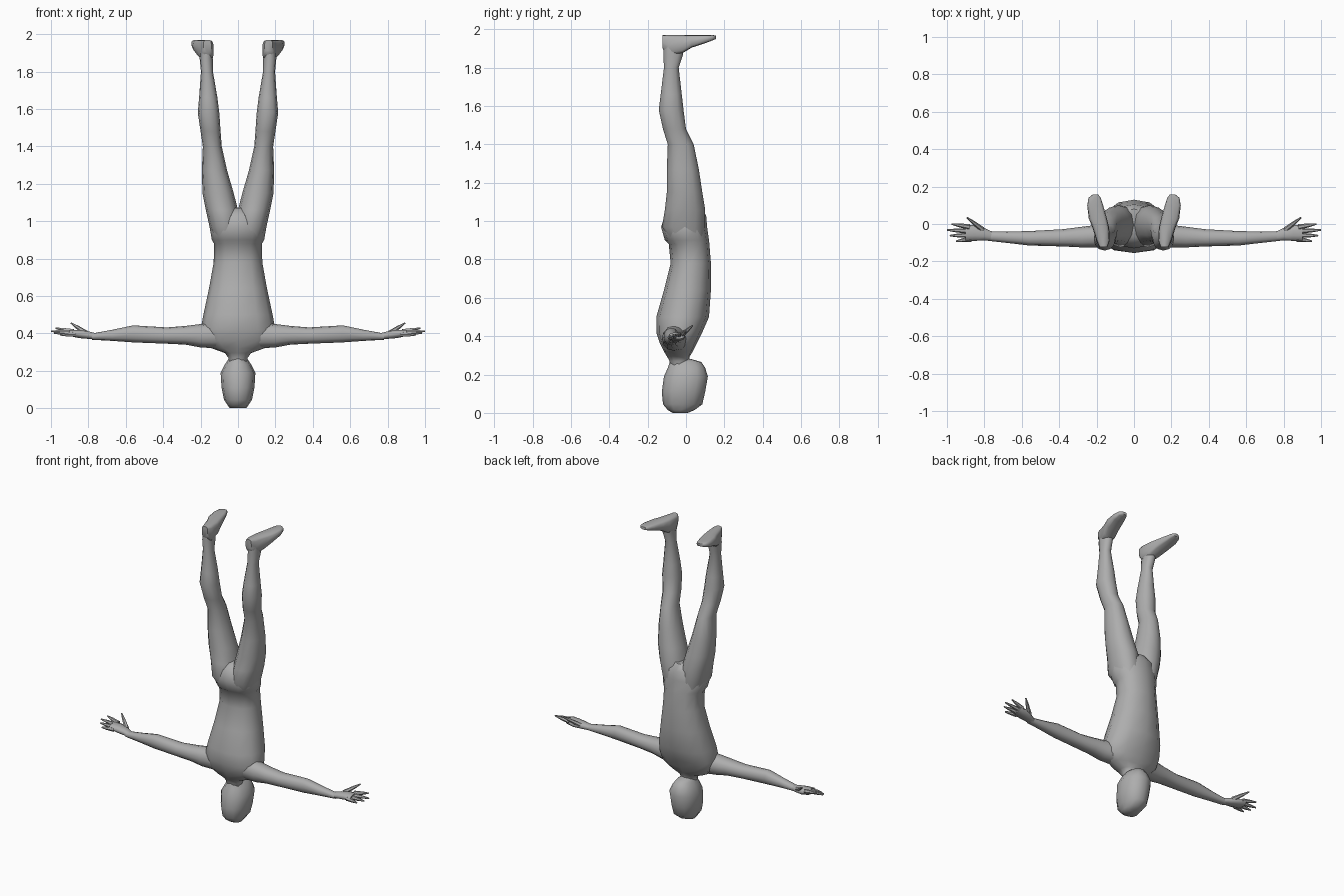
import bpy, bmesh, math
from mathutils import Vector

grey = bpy.data.materials.new("plain grey")
grey.diffuse_color = (0.42, 0.42, 0.42, 1)


def finish(name, bm, mirror):
    bmesh.ops.recalc_face_normals(bm, faces=bm.faces)
    me = bpy.data.meshes.new(name)
    bm.to_mesh(me)
    bm.free()
    me.materials.append(grey)
    ob = bpy.data.objects.new(name, me)
    bpy.context.collection.objects.link(ob)
    bpy.ops.object.select_all(action='DESELECT')
    ob.select_set(True)
    bpy.context.view_layer.objects.active = ob
    bpy.ops.object.shade_smooth_by_angle(angle=math.radians(55))
    if mirror:
        mod = ob.modifiers.new("mirror", 'MIRROR')
        mod.use_mirror_merge = False
    return ob


def skin(bm, loops):
    """Join successive vertex loops and cap both ends."""
    n = len(loops[0])
    for a, b in zip(loops, loops[1:]):
        for i in range(n):
            j = (i + 1) % n
            bm.faces.new((a[i], a[j], b[j], b[i]))
    bm.faces.new(loops[0])
    bm.faces.new(loops[-1])


def loft(name, axis, rings, sides=12, power=0.9, mirror=False):
    """rings: (position on axis, low a, high a, low b, high b)."""
    bm = bmesh.new()
    loops = []
    others = [k for k in range(3) if k != axis]
    for pos, a0, a1, b0, b1 in rings:
        loop = []
        for i in range(sides):
            t = math.tau * i / sides
            c, s = math.cos(t), math.sin(t)
            p = [0, 0, 0]
            p[axis] = pos
            p[others[0]] = (a0 + a1) / 2 + (a1 - a0) / 2 * math.copysign(abs(c) ** power, c)
            p[others[1]] = (b0 + b1) / 2 + (b1 - b0) / 2 * math.copysign(abs(s) ** power, s)
            loop.append(bm.verts.new(p))
        loops.append(loop)
    skin(bm, loops)
    return finish(name, bm, mirror)


def finger(name, points, radii, sides=6):
    """Tapered tube following a short path."""
    bm = bmesh.new()
    pts = [Vector(p) for p in points]
    d = (pts[-1] - pts[0]).normalized()
    u = d.cross(Vector((0, 0, 1))).normalized()
    v = d.cross(u)
    loops = []
    for p, r in zip(pts, radii):
        angles = [math.tau * i / sides for i in range(sides)]
        loops.append([bm.verts.new(p + u * r * math.cos(t) + v * r * math.sin(t)) for t in angles])
    skin(bm, loops)
    return finish(name, bm, True)


# Head, upside down with the face toward +y
loft("head", 2, [
    (0.00, -0.045, 0.045, -0.07, 0.01),
    (0.015, -0.055, 0.055, -0.095, 0.045),
    (0.045, -0.075, 0.075, -0.12, 0.085),
    (0.11, -0.088, 0.088, -0.126, 0.10),
    (0.19, -0.093, 0.093, -0.115, 0.114),
    (0.235, -0.07, 0.07, -0.095, 0.10),
    (0.265, -0.05, 0.05, -0.085, 0.08),
    (0.28, -0.035, 0.035, -0.08, 0.03)])

# Neck, torso and pelvis
loft("torso", 2, [
    (0.20, -0.05, 0.05, -0.08, 0.02),
    (0.27, -0.052, 0.052, -0.085, 0.015),
    (0.295, -0.07, 0.07, -0.10, 0.02),
    (0.32, -0.14, 0.14, -0.115, 0.035),
    (0.36, -0.19, 0.19, -0.135, 0.055),
    (0.42, -0.20, 0.20, -0.155, 0.085),
    (0.50, -0.185, 0.185, -0.155, 0.12),
    (0.64, -0.155, 0.155, -0.115, 0.13),
    (0.78, -0.13, 0.13, -0.08, 0.13),
    (0.88, -0.128, 0.128, -0.09, 0.122),
    (0.90, -0.14, 0.14, -0.11, 0.12),
    (0.97, -0.152, 0.152, -0.13, 0.11),
    (1.03, -0.13, 0.13, -0.11, 0.105),
    (1.07, -0.07, 0.07, -0.07, 0.08)])

# Legs
loft("leg", 2, [
    (0.88, 0.0, 0.12, -0.07, 0.09),
    (0.97, -0.01, 0.152, -0.125, 0.10),
    (1.06, 0.0, 0.172, -0.11, 0.10),
    (1.15, 0.023, 0.19, -0.10, 0.085),
    (1.27, 0.058, 0.193, -0.10, 0.067),
    (1.40, 0.087, 0.188, -0.095, 0.04),
    (1.48, 0.093, 0.20, -0.12, 0.0),
    (1.58, 0.10, 0.215, -0.142, -0.013),
    (1.66, 0.11, 0.208, -0.132, -0.022),
    (1.80, 0.134, 0.198, -0.115, -0.038),
    (1.87, 0.135, 0.205, -0.118, -0.015),
    (1.95, 0.14, 0.20, -0.115, -0.01)], mirror=True)

# Feet, toes turned slightly outward
loft("foot", 1, [
    (-0.122, 0.142, 0.185, 1.90, 1.97),
    (-0.09, 0.13, 0.20, 1.86, 1.97),
    (-0.02, 0.133, 0.222, 1.875, 1.97),
    (0.03, 0.145, 0.242, 1.905, 1.97),
    (0.10, 0.165, 0.25, 1.928, 1.97),
    (0.14, 0.178, 0.243, 1.943, 1.97),
    (0.157, 0.19, 0.222, 1.95, 1.968)], power=0.55, mirror=True)

# Arms
loft("arm", 0, [
    (0.10, -0.12, 0.02, 0.32, 0.46),
    (0.20, -0.125, -0.005, 0.325, 0.45),
    (0.28, -0.125, -0.015, 0.34, 0.44),
    (0.38, -0.12, -0.028, 0.345, 0.432),
    (0.56, -0.115, -0.038, 0.352, 0.443),
    (0.67, -0.102, -0.04, 0.36, 0.42),
    (0.78, -0.09, -0.04, 0.366, 0.40)], mirror=True)

# Hands
loft("palm", 0, [
    (0.76, -0.09, -0.04, 0.366, 0.402),
    (0.80, -0.088, -0.022, 0.37, 0.412),
    (0.85, -0.09, -0.005, 0.374, 0.42),
    (0.90, -0.09, -0.005, 0.385, 0.42)], sides=10, mirror=True)

# Fingers: root and tip (x, y, z)
tips = {
    "thumb": ((0.81, -0.03, 0.40), (0.892, 0.034, 0.455)),
    "index_finger": ((0.88, -0.016, 0.41), (0.975, 0.0, 0.428)),
    "middle_finger": ((0.88, -0.038, 0.406), (1.0, -0.032, 0.412)),
    "ring_finger": ((0.88, -0.06, 0.40), (0.985, -0.062, 0.402)),
    "little_finger": ((0.87, -0.08, 0.395), (0.952, -0.092, 0.392))}
for name, (root, tip) in tips.items():
    mid = Vector(root).lerp(Vector(tip), 0.6)
    finger(name, (root, mid, tip), (0.015, 0.010, 0.004))
